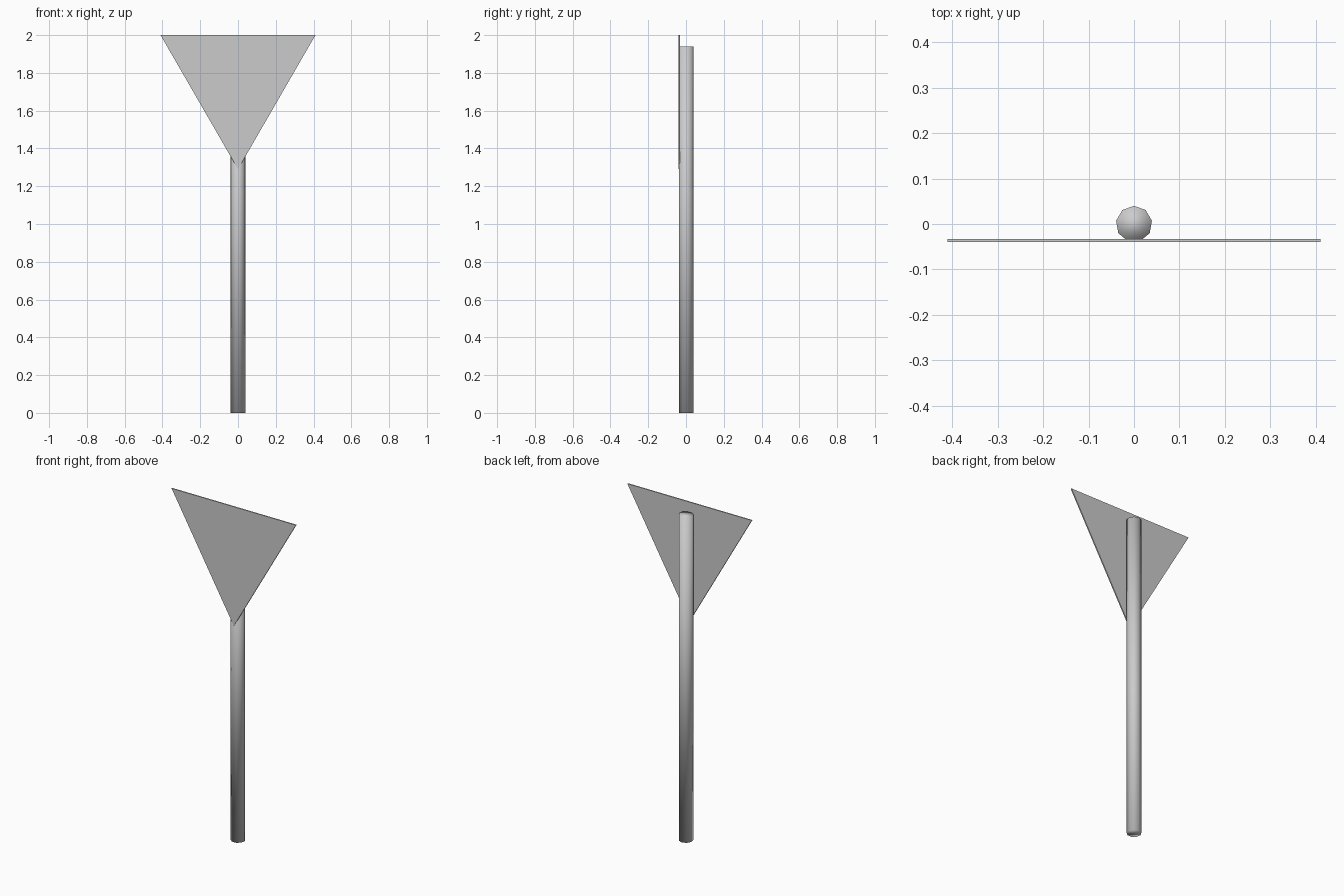
import bpy, bmesh
from math import sin, cos, tau, sqrt
from mathutils import Vector

if "Cube" in bpy.data.objects:
    bpy.data.objects.remove(bpy.data.objects["Cube"])


def prism(name, profile, direction, smooth=False):
    """Extrude a closed profile along a direction into a solid object."""
    bm = bmesh.new()
    base = bm.faces.new([bm.verts.new(p) for p in profile])
    ext = bmesh.ops.extrude_face_region(bm, geom=[base], use_keep_orig=True)
    top = [v for v in ext["geom"] if isinstance(v, bmesh.types.BMVert)]
    bmesh.ops.translate(bm, verts=top, vec=Vector(direction))
    bmesh.ops.recalc_face_normals(bm, faces=bm.faces)
    for f in bm.faces:
        f.smooth = smooth
    mesh = bpy.data.meshes.new(name)
    bm.to_mesh(mesh)
    bm.free()
    obj = bpy.data.objects.new(name, mesh)
    bpy.context.collection.objects.link(obj)
    return obj


# Nine-sided pole, one corner at the back, shaded smooth all over
R, SIDES = 0.04, 9
ring = [(R * sin(tau * i / SIDES), R * cos(tau * i / SIDES), 0) for i in range(SIDES)]
prism("pole", ring, (0, 0, 1.94), smooth=True)

# Thin equilateral sign plate pointing down, on the front of the pole
HALF, TOP, FRONT = 0.41, 2.0, -0.04
tri = [(-HALF, FRONT, TOP), (HALF, FRONT, TOP), (0, FRONT, TOP - HALF * sqrt(3))]
prism("sign_plate", tri, (0, 0.007, 0))
